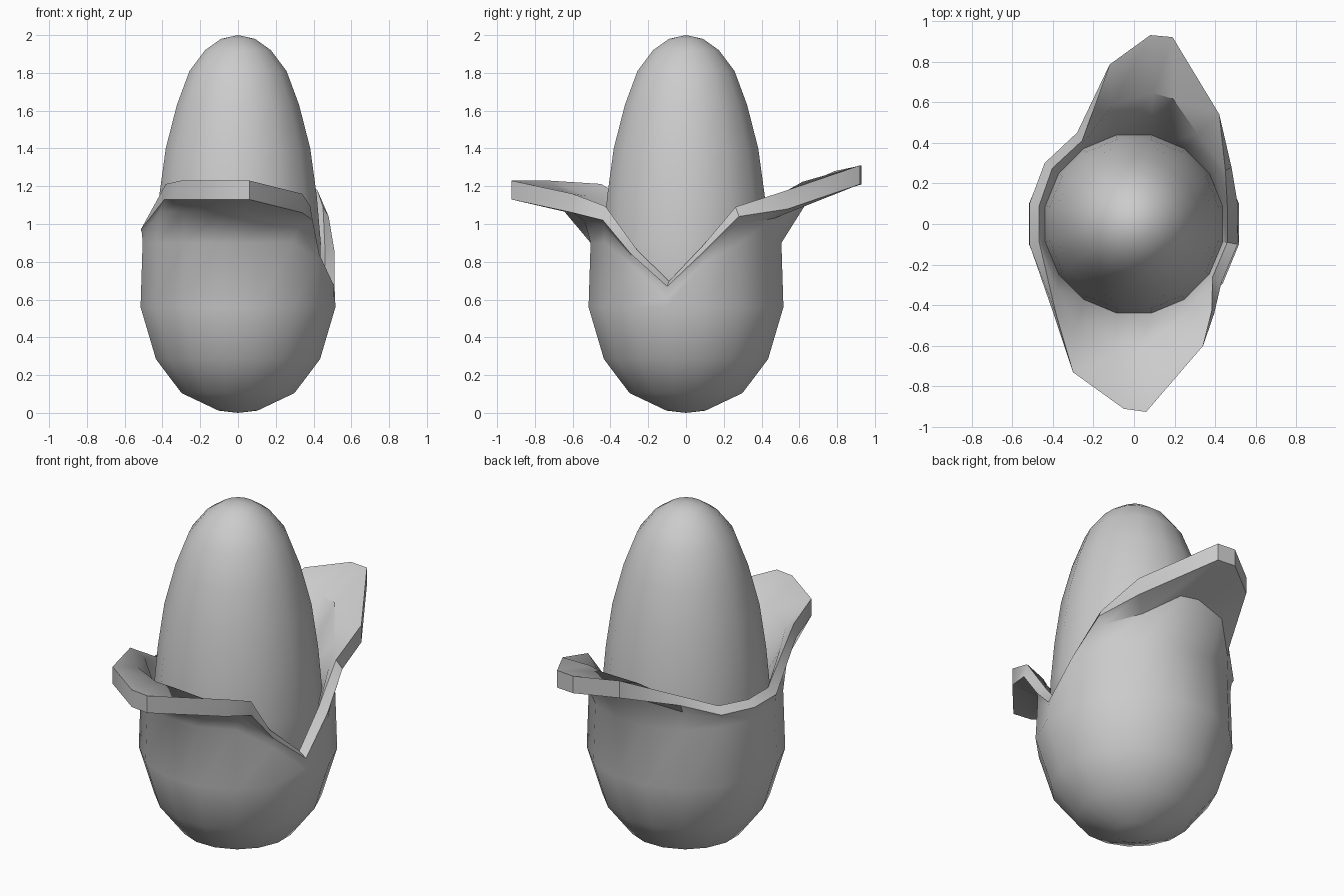
import bpy, bmesh, math
from mathutils import Vector

if "Cube" in bpy.data.objects:
    bpy.data.objects.remove(bpy.data.objects["Cube"])


def make_object(name, rings, tip=None, base=None):
    """Skin a list of closed rings; optional end points close both ends."""
    bm = bmesh.new()
    loops = [[bm.verts.new(p) for p in ring] for ring in rings]
    n = len(loops[0])
    for a, b in zip(loops, loops[1:]):
        for i in range(n):
            j = (i + 1) % n
            bm.faces.new((a[i], a[j], b[j], b[i]))
    for point, loop in ((base, loops[0]), (tip, loops[-1])):
        if point is not None:
            c = bm.verts.new(point)
            for i in range(n):
                bm.faces.new((c, loop[i], loop[(i + 1) % n]))
    bmesh.ops.recalc_face_normals(bm, faces=bm.faces)
    me = bpy.data.meshes.new(name)
    bm.to_mesh(me)
    bm.free()
    ob = bpy.data.objects.new(name, me)
    bpy.context.collection.objects.link(ob)
    bpy.ops.object.select_all(action='DESELECT')
    ob.select_set(True)
    bpy.context.view_layer.objects.active = ob
    bpy.ops.object.shade_smooth_by_angle(angle=math.radians(40))
    return ob


def ring(r, z, columns):
    """16-sided ring; fractional columns fall on the flat sides."""
    pts = []
    for k in columns:
        ends = [Vector((r * math.cos(math.radians(11.25 + 22.5 * m)),
                        r * math.sin(math.radians(11.25 + 22.5 * m)), z))
                for m in (math.floor(k), math.floor(k) + 1)]
        pts.append(ends[0].lerp(ends[1], k % 1))
    return pts


# Egg-shaped nut
nut_profile = [(0.12, 0.12), (0.27, 0.22), (0.38, 0.4), (0.44, 0.65), (0.447, 0.9),
               (0.425, 1.15), (0.39, 1.4), (0.33, 1.63), (0.262, 1.81),
               (0.178, 1.92), (0.092, 1.98)]
make_object("nut", [ring(r, z, range(16)) for r, z in nut_profile],
            tip=(0, 0, 2.0), base=(0, 0, 0.09))

# Leafy husk: column index and outer lip position, anticlockwise from +x
lip = [(0, .51, .10, .86), (1, .48, .28, 1.04), (2, .42, .54, 1.08),
       (2.5, .19, .92, 1.21), (3, .08, .93, 1.21), (4, -.12, .785, 1.18),
       (5, -.28, .45, 1.05), (6, -.44, .30, .98), (7, -.515, .10, .97),
       (8, -.515, -.10, .97), (9, -.39, -.46, 1.13), (10, -.30, -.73, 1.13),
       (11, -.05, -.91, 1.13), (11.5, .06, -.925, 1.13), (12, .34, -.60, 1.06),
       (13, .395, -.44, 1.02), (14, .43, -.29, .84), (15, .51, -.10, .67)]
cols = [c[0] for c in lip]
lip = [Vector(c[1:]) for c in lip]


def thicken(p):
    """Offset to the inside: upward on spread leaves, inward on upright walls."""
    flat = Vector((p.x, p.y, 0))
    w = min(1, max(0, (flat.length - 0.48) / 0.15))
    return p - flat.normalized() * 0.07 * (1 - w) + Vector((0, 0, 0.1 * w))


shoulder = ring(0.515, 0.9, cols)
for s, p in zip(shoulder, lip):
    s.z = min(0.9, p.z - 0.06)
bend = [Vector((s.x + (p.x - s.x) * 0.33, s.y + (p.y - s.y) * 0.33,
                s.z + (p.z - s.z) * 0.72)) for s, p in zip(shoulder, lip)]
inner = [Vector((s.x * 0.86, s.y * 0.86, s.z)) for s in shoulder]
cup = [ring(r, z, cols) for r, z in
       [(0.105, 0.012), (0.305, 0.105), (0.443, 0.285), (0.526, 0.56)]]
make_object("husk", cup + [shoulder, bend, lip, [thicken(p) for p in lip],
                           [thicken(p) for p in bend], inner,
                           ring(0.42, 0.5, cols)], base=(0, 0, 0))
